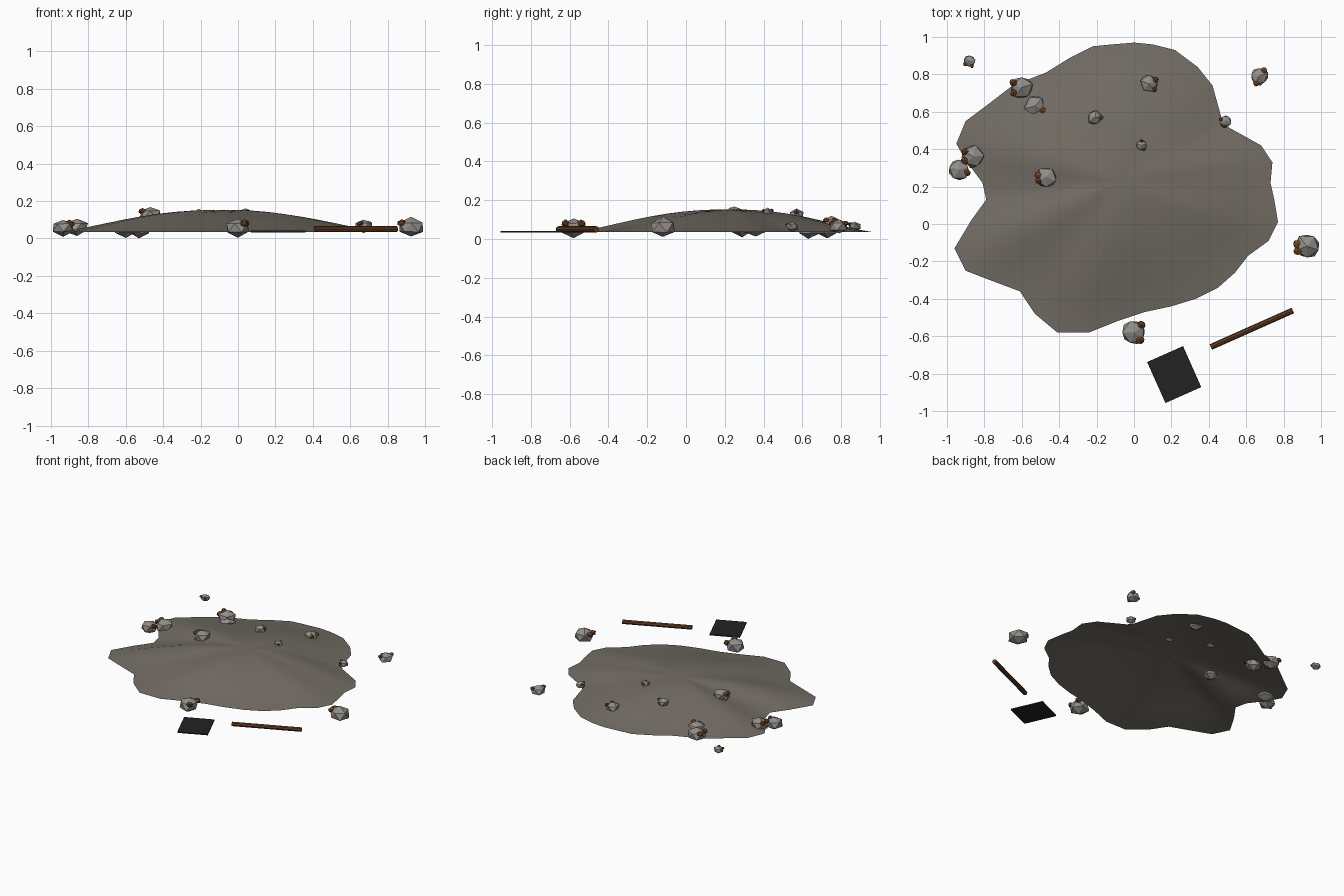
import bpy, bmesh, math, random
from mathutils import Vector, Matrix

random.seed(4)
cube = bpy.data.objects.get("Cube")
if cube:
    bpy.data.objects.remove(cube, do_unlink=True)


def material(name, red, green, blue):
    mat = bpy.data.materials.new(name)
    mat.use_nodes = True
    colour = (red, green, blue, 1)
    mat.diffuse_color = colour
    mat.node_tree.nodes["Principled BSDF"].inputs["Base Color"].default_value = colour
    return mat


earth = material("earth", .17, .155, .13)
stone = material("grey stone", .29, .275, .255)
rust = material("rust", .17, .06, .018)
wood = material("brown wood", .12, .045, .015)
charcoal = material("charcoal", .016, .016, .016)


def finish(name, bm, *materials):
    mesh = bpy.data.meshes.new(name)
    bm.to_mesh(mesh)
    bm.free()
    obj = bpy.data.objects.new(name, mesh)
    bpy.context.collection.objects.link(obj)
    for mat in materials:
        mesh.materials.append(mat)
    return obj


# Mound: an irregular rim drawn up in shrinking rings to a creased peak, open below
RIM_Z, RISE, RINGS = .035, .118, 10
PEAK = Vector((-.075, .22))
RIM = [(.77, .01), (.72, -.09), (.61, -.17), (.54, -.26), (.45, -.34), (.33, -.4),
       (.2, -.44), (.06, -.47), (-.09, -.52), (-.24, -.58), (-.41, -.58), (-.53, -.48),
       (-.61, -.36), (-.77, -.3), (-.9, -.25), (-.96, -.13), (-.87, .02), (-.79, .13),
       (-.81, .22), (-.9, .34), (-.95, .43), (-.9, .55), (-.78, .64), (-.65, .74),
       (-.47, .81), (-.34, .89), (-.22, .95), (-.12, .96), (0, .97), (.1, .96),
       (.22, .93), (.34, .84), (.42, .74), (.47, .56), (.5, .52), (.68, .42),
       (.74, .33), (.73, .22), (.75, .13)]
bm = bmesh.new()
rings = []
for step in range(RINGS):
    t = 1 - step / RINGS
    ring = []
    for i, point in enumerate(RIM):
        flat = PEAK.lerp(Vector(point), t)
        crease = .007 * math.sin(i * .97) * math.sin(math.pi * t) ** 2 * (1 - t)
        z = RIM_Z + RISE * (1 - t * t) ** 1.35 + crease
        ring.append(bm.verts.new((flat.x, flat.y, z)))
    rings.append(ring)
tip = bm.verts.new((PEAK.x, PEAK.y, RIM_Z + RISE - .004))
count = len(RIM)
for outer, inner in zip(rings, rings[1:]):
    for i in range(count):
        j = (i + 1) % count
        bm.faces.new((outer[i], inner[i], inner[j], outer[j]))
for i in range(count):
    bm.faces.new((rings[-1][i], tip, rings[-1][(i + 1) % count]))
bm.normal_update()
for face in bm.faces:
    face.smooth = True
    if face.normal.z < 0:
        face.normal_flip()
finish("earth_mound", bm, earth)


# Rocks: jittered faceted stones with rusty nuggets at the given angles
def lump(bm, centre, size, jitter, index):
    made = bmesh.ops.create_icosphere(bm, subdivisions=1, radius=1)["verts"]
    spin = Matrix.Rotation(random.uniform(0, math.tau), 3, "Z")
    for vert in made:
        p = spin @ vert.co * random.uniform(1 - jitter, 1 + jitter)
        vert.co = Vector(centre) + Vector(a * b for a, b in zip(p, size))
    for face in {f for v in made for f in v.link_faces}:
        face.material_index = index


def rock(number, x, y, z, r, angles):
    bm = bmesh.new()
    lump(bm, (x, y, z), (r, r, r * .75), .1, 0)
    for degrees in angles:
        a = math.radians(degrees)
        centre = (x + .78 * r * math.cos(a), y + .78 * r * math.sin(a), z + .32 * r)
        lump(bm, centre, (r * .34, r * .34, r * .28), .15, 1)
    finish(f"rock_{number}", bm, stone, rust)


ROCKS = [(-.88, .87, .065, .035, (215, 300)), (-.6, .73, .053, .066, (150, 215)),
         (-.53, .63, .05, .06, (-30,)), (-.21, .57, .125, .042, (0,)),
         (.08, .75, .08, .05, (30, -45)), (.67, .79, .065, .052, (50, 245)),
         (.49, .55, .062, .035, (-100, 160)), (.04, .42, .138, .03, (90, -60)),
         (-.47, .25, .128, .058, (165, 205)), (-.86, .36, .06, .064, (150, 205)),
         (-.935, .29, .058, .06, (-20,)), (.925, -.12, .06, .07, (165, 205)),
         (0, -.58, .058, .07, (45, -50))]
for number, spec in enumerate(ROCKS, 1):
    rock(number, *spec)

# Wooden pole lying on the ground
turn = Matrix.Rotation(math.radians(24), 4, "Z")
bm = bmesh.new()
bmesh.ops.create_cone(bm, cap_ends=True, segments=8, radius1=.016, radius2=.016, depth=.48,
                      matrix=turn @ Matrix.Rotation(math.pi / 2, 4, "Y"))
finish("wooden_pole", bm, wood).location = (.63, -.56, .05)

# Dark flat panel
bm = bmesh.new()
bmesh.ops.create_cube(bm, size=1, matrix=turn @ Matrix.Diagonal((.21, .24, .009, 1)))
finish("dark_panel", bm, charcoal).location = (.215, -.805, .037)
